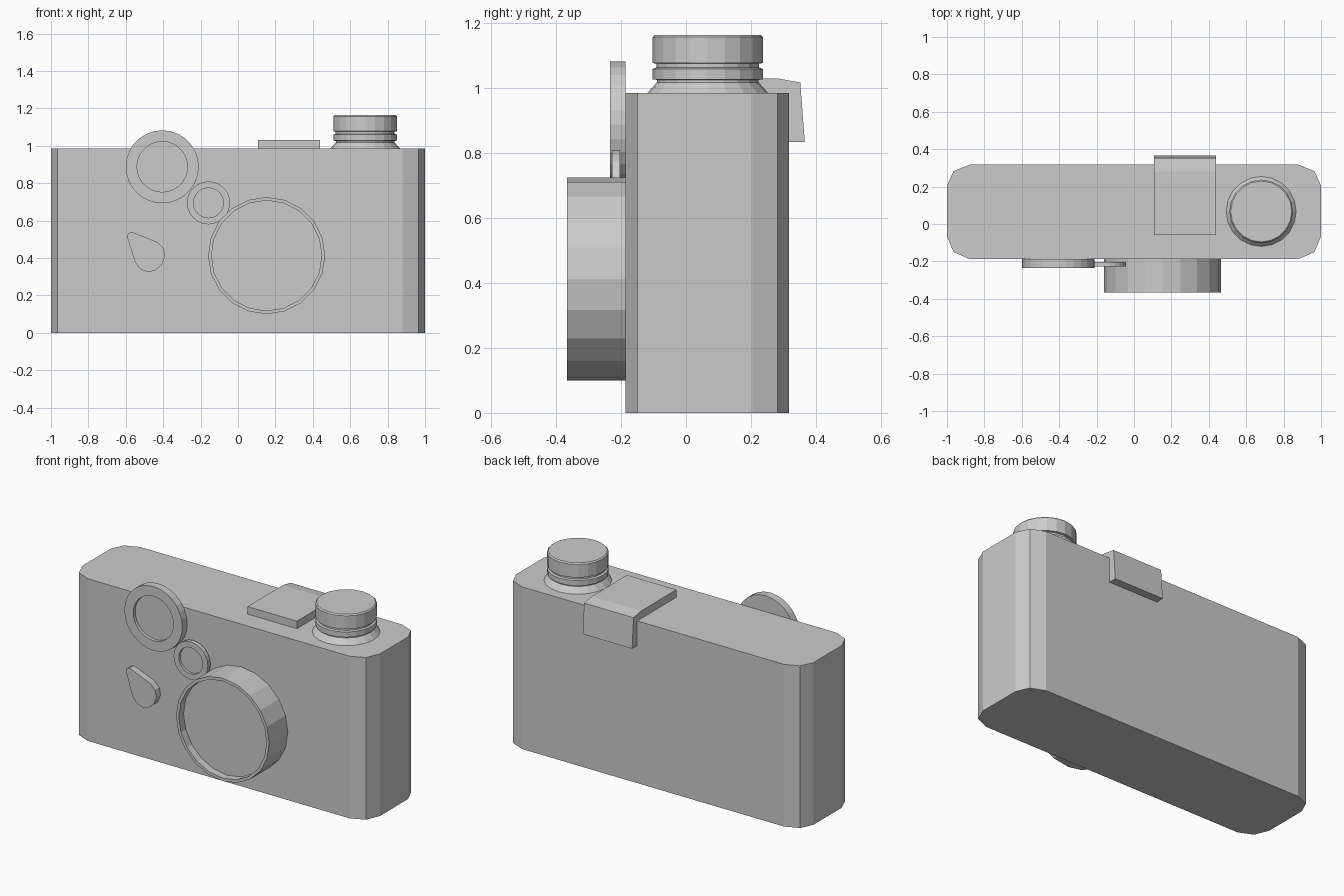
import bpy, bmesh
from math import cos, sin, pi
from mathutils import Vector

if "Cube" in bpy.data.objects:
    bpy.data.objects.remove(bpy.data.objects["Cube"])


def make_object(name, bm):
    bmesh.ops.recalc_face_normals(bm, faces=bm.faces)
    mesh = bpy.data.meshes.new(name)
    bm.to_mesh(mesh)
    bm.free()
    ob = bpy.data.objects.new(name, mesh)
    bpy.context.collection.objects.link(ob)
    return ob


def prism(name, points, offset):
    """Extrude a closed 3D outline along an offset."""
    bm = bmesh.new()
    face = bm.faces.new([bm.verts.new(p) for p in points])
    ext = bmesh.ops.extrude_face_region(bm, geom=[face], use_keep_orig=True)
    verts = [g for g in ext["geom"] if isinstance(g, bmesh.types.BMVert)]
    bmesh.ops.translate(bm, verts=verts, vec=Vector(offset))
    return make_object(name, bm)


def lathe(name, profile, centre, sides, axis):
    """Revolve (radius, position on axis) pairs and cap both ends."""
    bm = bmesh.new()
    rings = []
    for r, h in profile:
        ring = []
        for i in range(sides):
            a = 2 * pi * i / sides
            u, v = centre[0] + r * cos(a), centre[1] + r * sin(a)
            ring.append(bm.verts.new((u, v, h) if axis == "Z" else (u, h, v)))
        rings.append(ring)
    for a, b in zip(rings, rings[1:]):
        for i in range(sides):
            j = (i + 1) % sides
            bm.faces.new((a[i], a[j], b[j], b[i]))
    bm.faces.new(rings[0])
    bm.faces.new(rings[-1])
    return make_object(name, bm)


def dish(name, centre, r, inner, back, front, floor, sides):
    """Round front fitting with a rim and a recessed face."""
    return lathe(name, [(r, back), (r, front), (inner, front), (inner, floor)],
                 centre, sides, "Y")


# Body with faceted vertical corners
half = [(0.88, -0.187), (0.965, -0.15), (1.0, -0.065),
        (1.0, 0.205), (0.965, 0.282), (0.88, 0.317)]
outline = half + [(-x, y) for x, y in reversed(half)]
prism("body", [(x, y, 0) for x, y in outline], (0, 0, 0.985))

# Round fittings on the front
dish("lens_barrel", (0.153, 0.413), 0.313, 0.295, -0.18, -0.366, -0.32, 20)
dish("large_dial", (-0.405, 0.888), 0.195, 0.135, -0.186, -0.234, -0.215, 28)
dish("small_dial", (-0.158, 0.695), 0.115, 0.08, -0.203, -0.228, -0.213, 24)

# Teardrop lever
drop = [(-0.593, 0.513), (-0.588, 0.532), (-0.567, 0.54), (-0.43, 0.485),
        (-0.398, 0.453), (-0.389, 0.41), (-0.408, 0.363), (-0.445, 0.332),
        (-0.485, 0.325), (-0.525, 0.343), (-0.55, 0.377)]
prism("teardrop_lever", [(x, -0.18, z) for x, z in drop], (0, -0.048, 0))

# Stepped knob on top
knob = [(0.187, 0.98), (0.187, 0.985), (0.157, 1.018), (0.157, 1.026),
        (0.17, 1.028), (0.17, 1.06), (0.158, 1.064), (0.158, 1.076),
        (0.17, 1.078), (0.17, 1.158), (0.163, 1.165)]
lathe("top_knob", knob, (0.68, 0.067), 20, "Z")

# Hooked tab over the back edge
tab = [(-0.06, 0.98), (-0.06, 1.031), (0.28, 1.031), (0.352, 1.018),
       (0.366, 0.835), (0.31, 0.835), (0.31, 0.98)]
prism("back_tab", [(0.106, y, z) for y, z in tab], (0.332, 0, 0))
